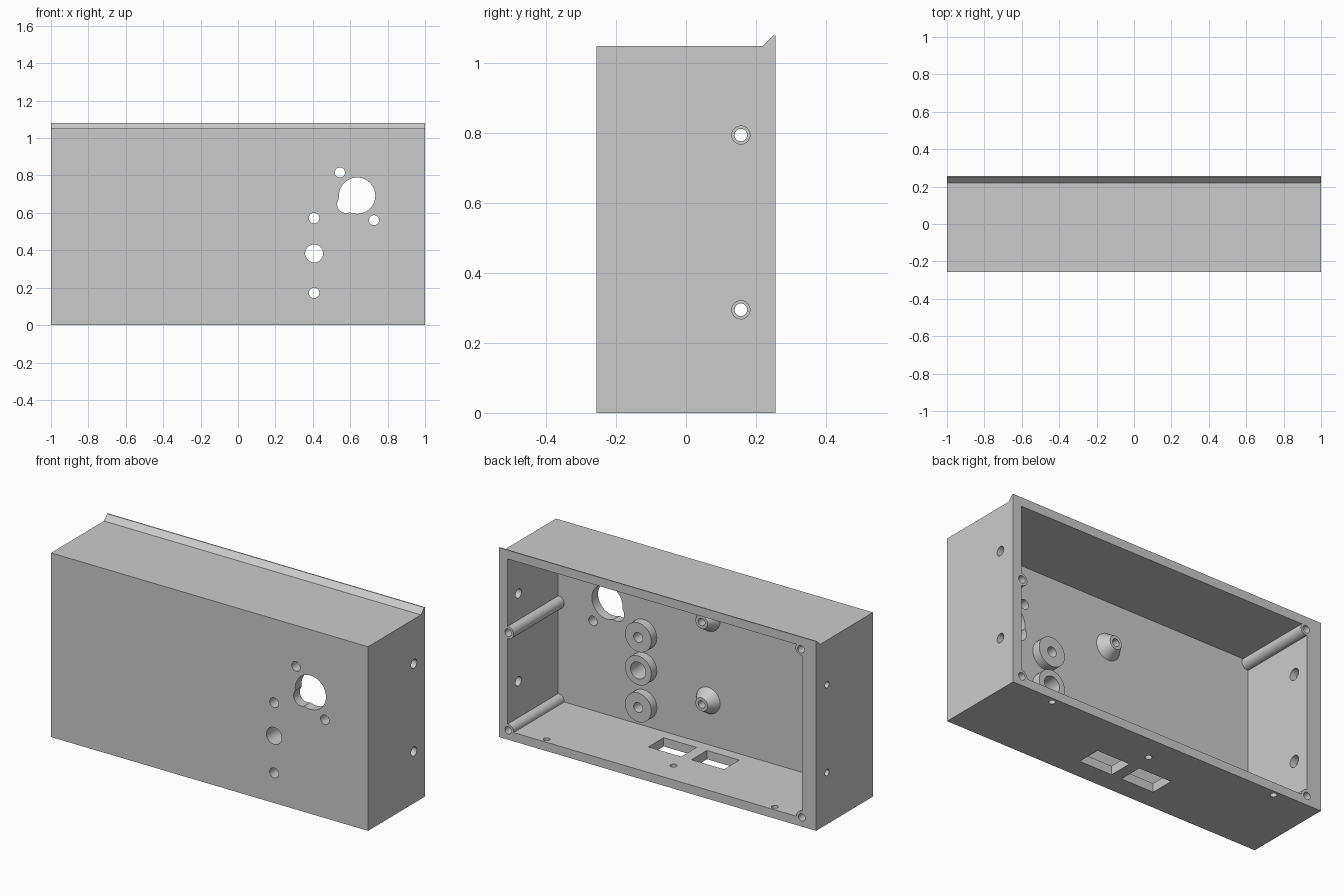
import bpy, bmesh
from math import radians
from mathutils import Matrix, Vector

old = bpy.data.objects.get("Cube")
if old:
    bpy.data.objects.remove(old, do_unlink=True)

grey = bpy.data.materials.new("light_grey_plastic")
grey.use_nodes = True
COLOR = (0.6, 0.6, 0.6, 1)
grey.diffuse_color = COLOR
grey.node_tree.nodes["Principled BSDF"].inputs["Base Color"].default_value = COLOR

HALF = 0.256      # half depth
INNER = -0.2      # inside of the front wall


def add_object(name, bm):
    bmesh.ops.recalc_face_normals(bm, faces=bm.faces)
    mesh = bpy.data.meshes.new(name)
    bm.to_mesh(mesh)
    bm.free()
    mesh.materials.append(grey)
    obj = bpy.data.objects.new(name, mesh)
    bpy.context.collection.objects.link(obj)
    return obj


def smooth(obj):
    bpy.ops.object.select_all(action='DESELECT')
    obj.select_set(True)
    bpy.context.view_layer.objects.active = obj
    bpy.ops.object.shade_smooth_by_angle(angle=radians(30))


def lathe(name, profile, x, z, closed):
    """Spin (radius, y) points around a front-to-back axis."""
    bm = bmesh.new()
    verts = [bm.verts.new((r, y, 0)) for r, y in profile]
    pairs = list(zip(verts, verts[1:]))
    if closed:
        pairs.append((verts[-1], verts[0]))
    edges = [bm.edges.new(p) for p in pairs]
    bmesh.ops.spin(bm, geom=verts + edges, cent=(0, 0, 0), axis=(0, 1, 0),
                   angle=radians(360), steps=40)
    bmesh.ops.remove_doubles(bm, verts=bm.verts, dist=1e-5)
    bmesh.ops.translate(bm, verts=bm.verts, vec=(x, 0, z))
    obj = add_object(name, bm)
    smooth(obj)
    return obj


def box_cutter(low, high):
    low, high = Vector(low), Vector(high)
    bm = bmesh.new()
    bmesh.ops.create_cube(bm, size=1, matrix=Matrix.Translation((low + high) / 2)
                          @ Matrix.Diagonal((*(high - low), 1)))
    return add_object("cutter", bm)


def hole_cutter(center, radius, length, axis):
    turn = {'X': Matrix.Rotation(radians(90), 4, 'Y'),
            'Y': Matrix.Rotation(radians(90), 4, 'X'),
            'Z': Matrix.Identity(4)}[axis]
    bm = bmesh.new()
    bmesh.ops.create_cone(bm, cap_ends=True, segments=40, radius1=radius,
                          radius2=radius, depth=length,
                          matrix=Matrix.Translation(center) @ turn)
    return add_object("cutter", bm)


# Enclosure body: side profile with the back lip, extruded along x
profile = [(-HALF, 0), (HALF, 0), (HALF, 1.08), (0.25, 1.08), (0.22, 1.05), (-HALF, 1.05)]
bm = bmesh.new()
face = bm.faces.new([bm.verts.new((-1, y, z)) for y, z in profile])
side = bmesh.ops.extrude_face_region(bm, geom=[face])
bmesh.ops.translate(bm, vec=(2, 0, 0),
                    verts=[v for v in side["geom"] if isinstance(v, bmesh.types.BMVert)])
body = add_object("enclosure_body", bm)

# Main cavity, open at the back
cutters = [box_cutter((-0.91, INNER, 0.05), (0.947, 0.4, 1.03))]

# Front panel holes: large opening with its notch, and screw holes
front_holes = [(0.637, 0.692, 0.097), (0.578, 0.647, 0.048),
               (0.545, 0.816, 0.027), (0.727, 0.561, 0.027)]
boss_holes = [(0.407, 0.572, 0.028), (0.407, 0.383, 0.048), (0.407, 0.172, 0.028)]
for x, z, r in front_holes + boss_holes:
    cutters.append(hole_cutter((x, -0.23, z), r, 0.15, 'Y'))

# Side wall holes, counterbored from inside on the thick wall
for z in (0.295, 0.795):
    cutters.append(hole_cutter((0.97, 0.157, z), 0.026, 0.2, 'X'))
    cutters.append(hole_cutter((-0.97, 0.157, z), 0.018, 0.2, 'X'))
    cutters.append(hole_cutter((-0.9, 0.157, z), 0.033, 0.1, 'X'))

# Floor windows and screw holes
for x0, x1 in ((0.03, 0.237), (-0.24, -0.035)):
    cutters.append(box_cutter((x0, -0.138, -0.1), (x1, 0, 0.1)))
for x, y in ((-0.718, 0.225), (0, 0.112), (0.722, 0.225)):
    cutters.append(hole_cutter((x, y, 0), 0.018, 0.2, 'Z'))

# Seats in the walls for the corner posts
POST_R = 0.035
posts = [(0.943, 0.053), (0.943, 0.61), (-0.91, 0.053), (-0.905, 1.01)]
for x, z in posts:
    cutters.append(hole_cutter((x, 0.1, z), POST_R, 0.58, 'Y'))

# Apply all cuts and remove the cutters
for cutter in cutters:
    cutter.hide_render = True
    cut = body.modifiers.new("cut", 'BOOLEAN')
    cut.operation = 'DIFFERENCE'
    cut.solver = 'EXACT'
    cut.object = cutter
bpy.context.view_layer.update()
graph = bpy.context.evaluated_depsgraph_get()
result = bpy.data.meshes.new_from_object(body.evaluated_get(graph))
body.modifiers.clear()
body.data = result
for cutter in cutters:
    bpy.data.objects.remove(cutter, do_unlink=True)
smooth(body)

# Corner posts with blind screw holes
for i, (x, z) in enumerate(posts):
    lathe(f"screw_post_{i + 1}",
          [(0, INNER - 0.01), (POST_R, INNER - 0.01), (POST_R, HALF),
           (0.021, HALF), (0.021, 0.08), (0, 0.08)], x, z, False)

# Round bosses behind the front panel holes
for i, (x, z, r) in enumerate(boss_holes):
    lathe(f"panel_boss_{i + 1}",
          [(r, INNER - 0.005), (0.083, INNER - 0.005), (0.083, -0.15), (r, -0.15)],
          x, z, True)

# Tapered standoffs with blind holes
for i, z in enumerate((0.302, 0.772)):
    lathe(f"tapered_standoff_{i + 1}",
          [(0, INNER - 0.005), (0.075, INNER - 0.005), (0.075, INNER),
           (0.038, -0.14), (0.021, -0.14), (0.021, -0.19), (0, -0.19)], 0, z, False)
